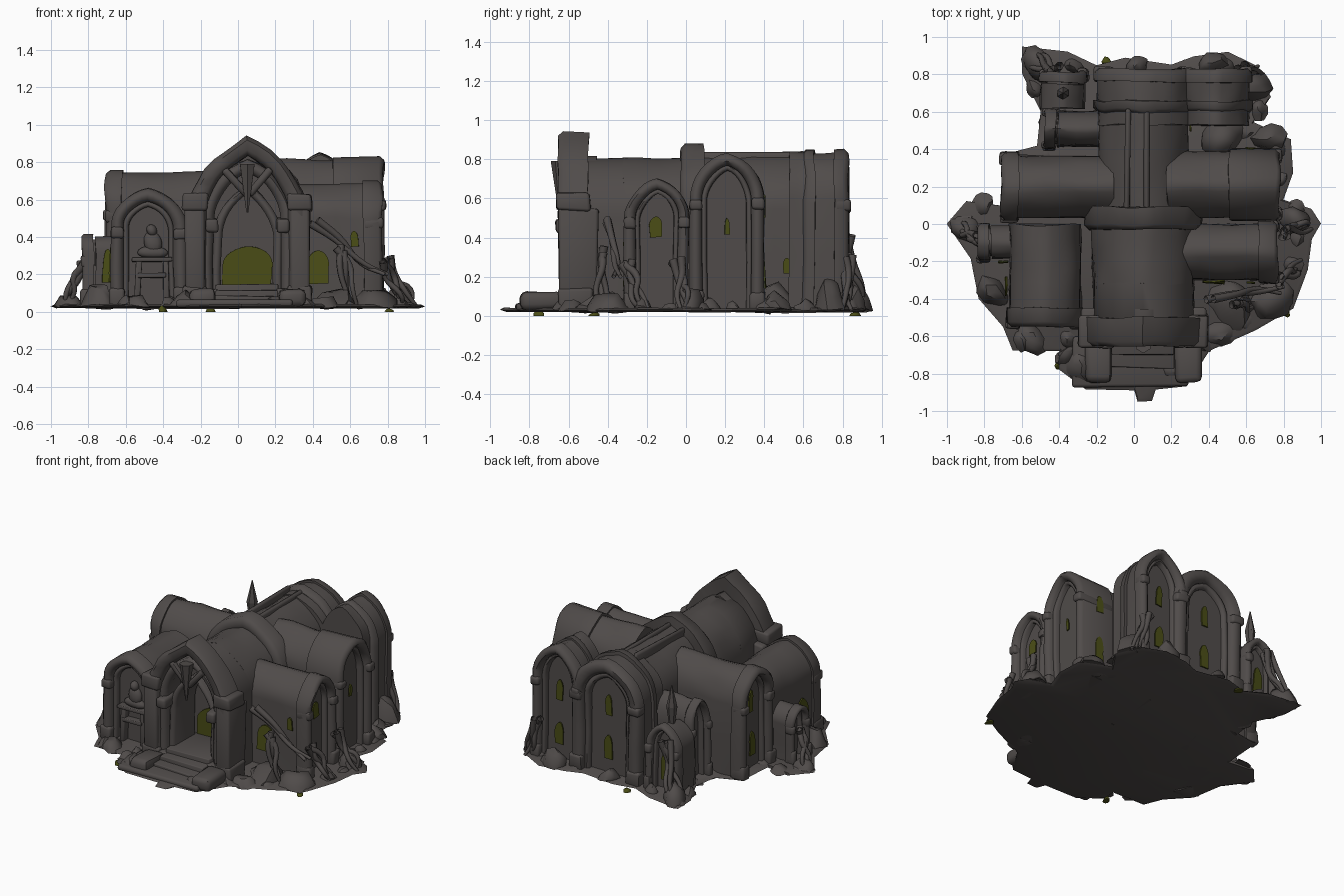
import bpy, bmesh, math, random
from mathutils import Matrix, Vector, noise

random.seed(4)
if "Cube" in bpy.data.objects:
    bpy.data.objects.remove(bpy.data.objects["Cube"])


def material(name, colour):
    mat = bpy.data.materials.new(name)
    mat.use_nodes = True
    mat.diffuse_color = (*colour, 1)
    mat.node_tree.nodes["Principled BSDF"].inputs["Base Color"].default_value = (*colour, 1)
    return mat


STONE = material("weathered stone", (0.08, 0.071, 0.068))
MOSS = material("moss green", (0.068, 0.074, 0.008))
FLOOR = 0.025


def finish(name, bm, mat=STONE, matrix=Matrix(), wear=0.014, angle=50):
    """Place the part, weather it with a shared noise field and link it."""
    bm.transform(matrix)
    for v in bm.verts:
        v.co += noise.noise_vector(v.co * 6) * wear
        v.co.z = max(v.co.z, 0)
    bmesh.ops.recalc_face_normals(bm, faces=bm.faces)
    mesh = bpy.data.meshes.new(name)
    bm.to_mesh(mesh)
    bm.free()
    mesh.materials.append(mat)
    obj = bpy.data.objects.new(name, mesh)
    bpy.context.collection.objects.link(obj)
    bpy.ops.object.select_all(action='DESELECT')
    obj.select_set(True)
    bpy.context.view_layer.objects.active = obj
    bpy.ops.object.shade_smooth_by_angle(angle=math.radians(angle))


def arch(w, spring, h, peak=0.2, base=FLOOR, steps=16):
    """Outline of a slightly pointed arch, from foot to foot."""
    pts = [(-w, base), (-w, (base + spring) / 2)]
    for i in range(steps + 1):
        t = math.pi * i / steps
        rise = (1 - peak) * math.sin(t) + peak * (1 - abs(math.cos(t)))
        pts.append((-w * math.cos(t), spring + (h - spring) * rise))
    return pts + [(w, (base + spring) / 2), (w, base)]


def skin(rows, solid):
    """Bridge matching outlines; solid caps both ends, otherwise the band closes."""
    bm = bmesh.new()
    grid = [[bm.verts.new(p) for p in row] for row in rows]
    pairs = list(zip(grid, grid[1:]))
    if not solid:
        pairs.append((grid[-1], grid[0]))
    for a, b in pairs:
        for i in range(len(a) - 1):
            bm.faces.new((a[i], a[i + 1], b[i + 1], b[i]))
        if solid:
            bm.faces.new((a[-1], a[0], b[0], b[-1]))
    for cap in (grid[0], grid[-1]) if solid else zip(*[(r[0], r[-1]) for r in grid]):
        bm.faces.new(cap)
    return bm


def place(x, y, turn=0):
    return Matrix.Translation((x, y, 0)) @ Matrix.Rotation(math.radians(turn), 4, 'Z')


def vault(name, m, w, spring, h, front, back, peak=0.2, mat=STONE, base=FLOOR, cuts=6):
    line = arch(w, spring, h, peak, base)
    rows = [[(u, front + (back - front) * i / cuts, z) for u, z in line] for i in range(cuts + 1)]
    finish(name, skin(rows, True), mat, m)


def ring(name, m, w, spring, h, thick, front, back, peak=0.2):
    c = min(0.025, thick / 3)
    section = [(0, back), (0, front + c), (c, front), (thick - c, front),
               (thick, front + c), (thick, back)]
    rows = [[(u, v, z) for u, z in arch(w - d, spring, h - d, peak)] for d, v in section]
    finish(name, skin(rows, False), STONE, m)


def box(name, lo, hi, m=Matrix(), bevel=0.015):
    bm = bmesh.new()
    bmesh.ops.create_cube(bm, size=1)
    for v in bm.verts:
        v.co = Vector([a + (b - a) * (c + 0.5) for a, b, c in zip(lo, hi, v.co)])
    bmesh.ops.bevel(bm, geom=bm.edges[:], offset=bevel, segments=2, affect='EDGES', profile=0.5)
    finish(name, bm, STONE, m)


def cone(name, spot, r1, r2, depth):
    bm = bmesh.new()
    bmesh.ops.create_cone(bm, cap_ends=True, segments=6, radius1=r1, radius2=r2, depth=depth)
    finish(name, bm, matrix=Matrix.Translation(spot), wear=0.004)


def pane(name, m, z, w, h, wall):
    """Thin mossy window plate on a wall facing local -y."""
    vault(name, m, w, z + h * 0.55, z + h, wall - 0.009, wall, 0.1, MOSS, z, 1)


def bay(name, x, y, turn, w, spring, h, length, deep=0.1, panes=()):
    """Vaulted wing with a heavy arched frame, piers and a recessed end wall."""
    m = place(x, y, turn)
    vault(name + "_vault", m, w - 0.015, spring, h - 0.015, 0.07, length)
    ring(name + "_outer_arch", m, w, spring, h, w * 0.35, 0, deep)
    ring(name + "_inner_arch", m, w * 0.68, spring - 0.02, h - w * 0.32, w * 0.16, 0.035, 0.08)
    for side in (-1, 1):
        u = side * w * 0.83
        for part, z, tall, grow in (("foot", FLOOR, 0.1, 0.2), ("capital", spring - 0.06, 0.06, 0.18)):
            half = w * grow
            box(f"{name}_{part}", (u - half, -0.01, z), (u + half, deep, z + tall), m)
    for z, pw, ph in panes:
        pane(name + "_window", m, z, pw, ph, 0.062)


# Ground slab with a ragged outline
outline = [(-.6, .95), (-.35, .92), (-.2, .85), (-.05, .89), (.2, .85), (.32, .9), (.5, .92),
           (.65, .85), (.73, .68), (.64, .55), (.84, .45), (.85, .28), (.8, .13), (.95, .08),
           (1, 0), (.95, -.08), (.93, -.25), (.85, -.45), (.65, -.57), (.4, -.68), (.28, -.87),
           (.12, -.89), (.1, -.95), (.02, -.95), (0, -.89), (-.26, -.88), (-.4, -.78),
           (-.4, -.68), (-.65, -.68), (-.7, -.55), (-.83, -.4), (-.87, -.18), (-1, 0),
           (-.9, .12), (-.72, .1), (-.7, .37), (-.52, .42), (-.5, .6), (-.6, .8)]
slab = [[(x * k, y * k, z) for x, y in outline] for k, z in ((0.97, 0.02), (1, 0.03), (0.98, 0.04))]
finish("ground_slab", skin(slab, True), wear=0.008)

# Nave, ribs and ridge
nave = place(0.05, 0)
vault("nave_front_vault", nave, 0.27, 0.5, 0.81, -0.32, 0.05, 0.1)
ring("nave_porch", nave, 0.27, 0.5, 0.81, 0.06, -0.52, -0.31, 0.1)
vault("nave_back_vault", nave, 0.24, 0.55, 0.82, 0.05, 0.65, 0.25)
ring("crossing_rib", nave, 0.31, 0.55, 0.88, 0.1, -0.03, 0.09)
for u in (-0.03, 0.07):
    box("nave_ridge", (u - 0.015, 0.08, 0.7), (u + 0.015, 0.62, 0.835))

# Entrance portal: nested pointed arches around a deep doorway
portal = place(0.05, -0.65)
ring("portal_outer_arch", portal, 0.32, 0.55, 0.94, 0.1, 0, 0.15, 0.45)
ring("portal_middle_arch", portal, 0.25, 0.5, 0.82, 0.07, 0.03, 0.2, 0.3)
ring("portal_inner_arch", portal, 0.19, 0.4, 0.68, 0.05, 0.07, 0.3, 0.35)
for side in (-1, 1):
    for u, half, top, low, high in ((0.28, 0.065, 0.14, 0.54, 0.63), (0.19, 0.035, 0.12, 0.43, 0.5)):
        box("portal_pier_foot", (side * u - half, 0, FLOOR), (side * u + half, 0.17, top), portal)
        box("portal_capital", (side * u - half, -0.01, low), (side * u + half, 0.16, high), portal)
    box("portal_pier", (side * 0.28 - 0.05, 0, FLOOR), (side * 0.28 + 0.05, 0.2, 0.55), portal)
    box("stair_cheek", (side * 0.24 - 0.07, -0.2, FLOOR), (side * 0.24 + 0.07, 0.02, 0.12), portal, 0.03)
    box("keystone_leaf", (-0.02, -0.02, -0.1), (0.02, 0.03, 0.08),
        Matrix.Translation((0.05 + side * 0.07, -0.63, 0.7)) @ Matrix.Rotation(side * 0.7, 4, 'Y'))
pane("doorway_moss", portal, 0.14, 0.13, 0.215, 0.325)
cone("keystone_pendant", (0.05, -0.645, 0.66), 0.006, 0.045, 0.26)

# Steps and forecourt
for i in range(4):
    box("step", (-0.12, -0.84 + i * 0.07, FLOOR), (0.22, -0.32, 0.055 + i * 0.03), bevel=0.006)
box("forecourt", (-0.33, -0.87, 0.025), (0.29, -0.6, 0.065), bevel=0.015)

# Wings: centre of the end wall, facing angle, half width, spring, top, length
slots = ((0.14, 0.03, 0.16), (0.45, 0.025, 0.14))
bay("left_transept", 0.78, 0.21, 90, 0.19, 0.6, 0.83, 0.6, 0.27, ((0.42, 0.012, 0.08),))
bay("left_chapel", 0.77, -0.15, 90, 0.165, 0.5, 0.7, 0.6, 0.1, ((0.4, 0.033, 0.11),))
bay("right_transept", -0.71, 0.2, -90, 0.18, 0.54, 0.765, 0.6, 0.09, slots)
bay("right_side_chapel", -0.48, 0.51, -90, 0.11, 0.42, 0.6, 0.4, 0.06)
bay("right_chapel", -0.475, -0.55, 0, 0.205, 0.45, 0.66, 0.55, 0.1)
bay("right_low_aisle", -0.83, -0.1, -90, 0.1, 0.3, 0.42, 0.2, 0.06)
bay("back_apse", 0.06, 0.83, 180, 0.27, 0.58, 0.84, 0.3, 0.07, slots)
bay("back_left_apse", 0.44, 0.83, 180, 0.19, 0.6, 0.85, 0.3, 0.07, slots)
bay("back_right_niche", -0.38, 0.82, 180, 0.13, 0.35, 0.5, 0.2, 0.06, ((0.1, 0.035, 0.2),))
for x, w in ((0.06, 0.275), (0.44, 0.195)):
    ring("back_apse_rib", place(x, 0.6), w, 0.58, 0.85, 0.06, 0, 0.06)

# Mossy windows in the side walls
for x, y, turn, z, w, h in ((.43, -.305, 0, .15, .058, .18), (.62, -.305, 0, .35, .02, .08),
                            (-.7, -.2, 0, .16, .025, .17), (-.68, -.33, -90, .16, .05, .18),
                            (.62, .4, 180, .14, .03, .18), (.62, .4, 180, .5, .025, .12),
                            (.3, .52, 90, .21, .02, .08)):
    pane("side_window", place(x, y, turn), z, w, h, 0)

# Shrine with a seated figure in the right chapel
shrine = place(-0.46, -0.5)
for z, half in ((0.18, 0.08), (0.27, 0.11)):
    box("shrine_shelf", (-half, -0.03, z), (half, 0.08, z + 0.025), shrine, 0.005)
for u in (-0.075, 0.075):
    box("shrine_leg", (u - 0.015, -0.02, FLOOR), (u + 0.015, 0.06, 0.28), shrine, 0.005)
for z, rx, rz in ((0.32, 0.085, 0.035), (0.37, 0.05, 0.06), (0.435, 0.028, 0.032)):
    bm = bmesh.new()
    bmesh.ops.create_uvsphere(bm, u_segments=12, v_segments=8, radius=1)
    bmesh.ops.scale(bm, vec=(rx, 0.035, rz), verts=bm.verts)
    finish("seated_figure", bm, matrix=shrine @ Matrix.Translation((0, 0.01, z)))


# Rubble heaps, flat underneath
def rock(x, y, size, tall, mat=STONE, bottom=0.03):
    bm = bmesh.new()
    bmesh.ops.create_icosphere(bm, subdivisions=2, radius=1)
    for v in bm.verts:
        v.co *= random.uniform(0.85, 1.1)
    bmesh.ops.scale(bm, vec=(size, size * 0.8, tall), verts=bm.verts)
    for v in bm.verts:
        v.co.z = max(v.co.z, bottom)
    finish("rubble", bm, mat, place(x, y, random.uniform(0, 180)), 0.025)


for x, y, size, tall in ((-.52, .86, .1, .16), (.42, .86, .08, .14), (.64, .74, .1, .22),
                         (.48, .47, .13, .16), (.72, .46, .1, .13), (.86, .02, .09, .15),
                         (.52, -.43, .15, .12), (.74, -.4, .13, .13), (.45, -.58, .1, .1),
                         (-.55, -.62, .1, .1), (-.75, -.36, .1, .16), (-.9, -.02, .08, .1),
                         (-.28, -.76, .11, .1), (.2, -.78, .09, .09), (0, .84, .07, .1)):
    rock(x, y, size, tall)
for x, y in outline:
    if abs(x) > 0.3:
        rock(x * 0.91, y * 0.91, random.uniform(0.05, 0.08), random.uniform(0.05, 0.1))
for x, y in ((-.15, .87), (.8, -.46), (-.4, -.76)):
    rock(x, y, 0.03, 0.03, MOSS, 0.0)


# Creeping roots
def root(points):
    curve = bpy.data.curves.new("root", 'CURVE')
    curve.dimensions = '3D'
    curve.bevel_depth = 0.017
    curve.bevel_resolution = 1
    curve.resolution_u = 5
    spline = curve.splines.new('BEZIER')
    spline.bezier_points.add(len(points) - 1)
    for i, (bp, co) in enumerate(zip(spline.bezier_points, points)):
        bp.co = co
        bp.handle_left_type = bp.handle_right_type = 'AUTO'
        bp.radius = 1.3 - 0.9 * i / len(points)
    curve.materials.append(STONE)
    bpy.context.collection.objects.link(bpy.data.objects.new("root", curve))


# Each clump fans out from a start point towards an end point
for start, end, count in (((.4, -.4, .5), (.78, -.36, .2), 2), ((.54, -.42, .34), (.64, -.42, .03), 3),
                          ((.78, -.3, .28), (.9, -.22, .03), 3), ((.8, -.05, .28), (.93, 0, .03), 4),
                          ((-.83, -.08, .26), (-.93, -.03, .03), 4), ((-.42, .82, .4), (-.54, .88, .03), 5),
                          ((.58, .84, .3), (.66, .82, .03), 4)):
    for _ in range(count):
        a, b = Vector(start), Vector(end)
        sway = [Vector([random.uniform(-0.03, 0.03) for _ in range(3)]) for _ in range(4)]
        b += Vector((sway[3].x, sway[3].y, 0))
        root([a + sway[0], a.lerp(b, 0.35) + sway[1], a.lerp(b, 0.75) + sway[2], b])

# Slender finial above the back right niche
cone("finial", (-0.38, 0.7, 0.52), 0.015, 0.035, 0.16)
cone("finial", (-0.38, 0.7, 0.67), 0.035, 0.003, 0.15)
